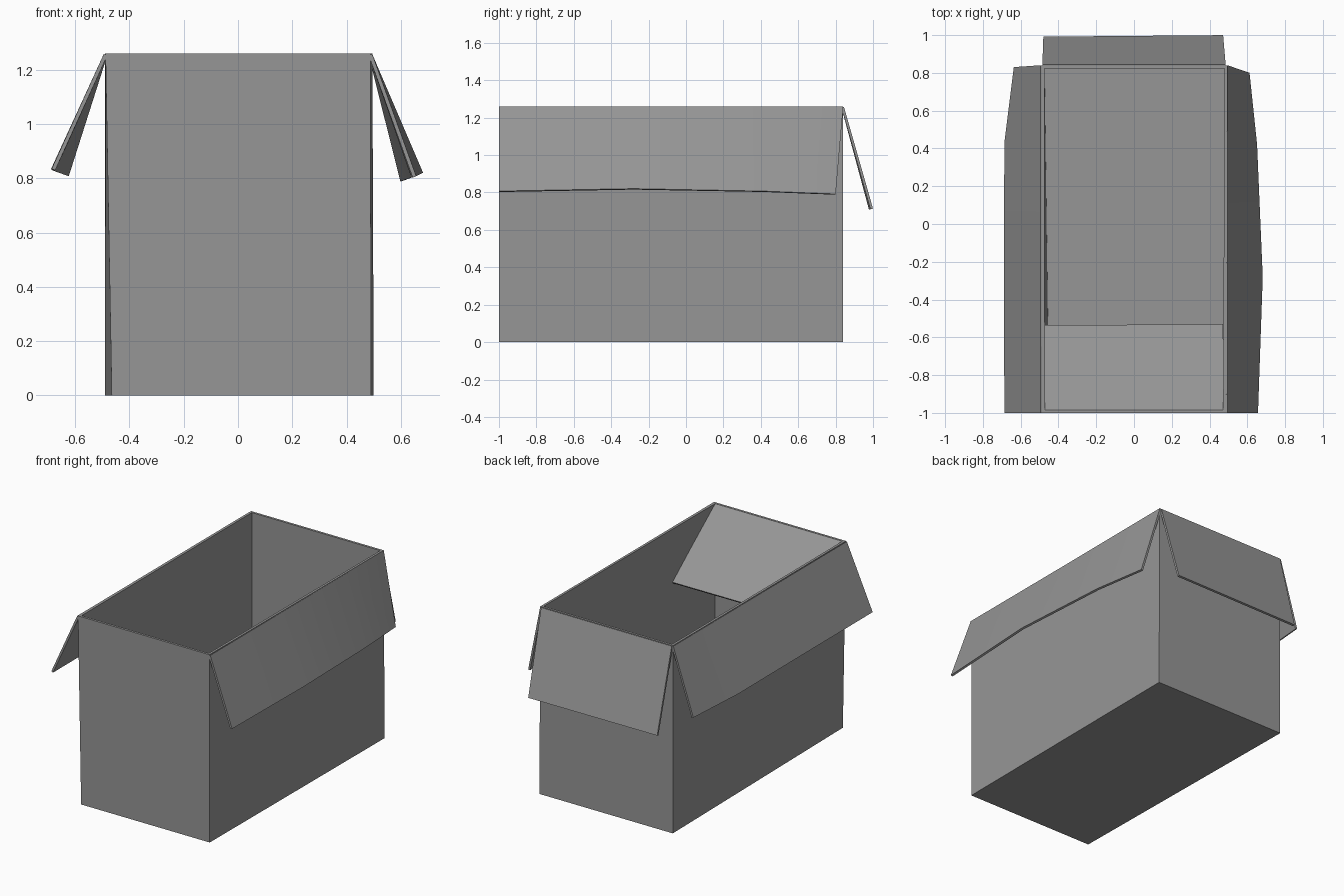
import bpy
import math

cube = bpy.data.objects.get("Cube")
if cube:
    bpy.data.objects.remove(cube, do_unlink=True)

GREY = (0.305, 0.305, 0.305, 1.0)
card = bpy.data.materials.new("grey_cardboard")
card.use_nodes = True
card.diffuse_color = GREY
card.node_tree.nodes["Principled BSDF"].inputs["Base Color"].default_value = GREY

HEIGHT = 1.26


def make_sheet(name, verts, faces, thickness, offset):
    """Turn a thin surface into a sheet of card with real thickness."""
    mesh = bpy.data.meshes.new(name)
    mesh.from_pydata(verts, [], faces)
    mesh.materials.append(card)
    obj = bpy.data.objects.new(name, mesh)
    bpy.context.collection.objects.link(obj)
    solid = obj.modifiers.new("card_thickness", 'SOLIDIFY')
    solid.thickness = thickness
    solid.offset = offset
    solid.use_even_offset = True
    bpy.ops.object.select_all(action='DESELECT')
    obj.select_set(True)
    bpy.context.view_layer.objects.active = obj
    bpy.ops.object.modifier_apply(modifier=solid.name)
    bpy.ops.object.shade_smooth_by_angle(angle=math.radians(30))
    return obj


def make_flap(name, hinge, edge):
    """Sheet between a straight hinge line and a slightly bent free edge."""
    n = len(edge)
    faces = [(i, i + 1, n + i + 1, n + i) for i in range(n - 1)]
    make_sheet(name, hinge + edge, faces, 0.014, 0)


# Box body: open shell with slightly skewed corners
base = [(-0.465, -1), (0.49, -1), (0.50, 0.84), (-0.49, 0.84)]
rim = [(-0.488, -1), (0.488, -1), (0.495, 0.84), (-0.49, 0.84)]
body_verts = [(x, y, 0) for x, y in base] + [(x, y, HEIGHT) for x, y in rim]
body_faces = [(3, 2, 1, 0)]
body_faces += [(i, (i + 1) % 4, (i + 1) % 4 + 4, i + 4) for i in range(4)]
make_sheet("box_body", body_verts, body_faces, 0.016, -1)

# Side flaps hanging outward, with free edges that curl towards the back
side_edges = {
    "left_flap": (1, [(0.65, -1, 0.805), (0.675, -0.28, 0.818),
                      (0.645, 0.42, 0.805), (0.605, 0.80, 0.79)]),
    "right_flap": (-1, [(-0.68, -1, 0.832), (-0.682, -0.28, 0.832),
                        (-0.68, 0.43, 0.828), (-0.63, 0.83, 0.81)]),
}
for name, (side, edge) in side_edges.items():
    hinge = [(side * 0.488, y, HEIGHT - 0.005) for y in (-1, -0.28, 0.45, 0.84)]
    make_flap(name, hinge, edge)

# Back flap hanging outward
make_flap("back_flap",
          [(-0.485, 0.838, HEIGHT - 0.005), (0.485, 0.838, HEIGHT - 0.005)],
          [(-0.48, 0.985, 0.71), (0.472, 0.993, 0.712)])

# Front flap folded down into the box
make_flap("front_flap",
          [(-0.475, -0.988, HEIGHT - 0.006), (0.475, -0.988, HEIGHT - 0.006)],
          [(-0.47, -0.54, 0.90), (0.472, -0.535, 0.90)])
